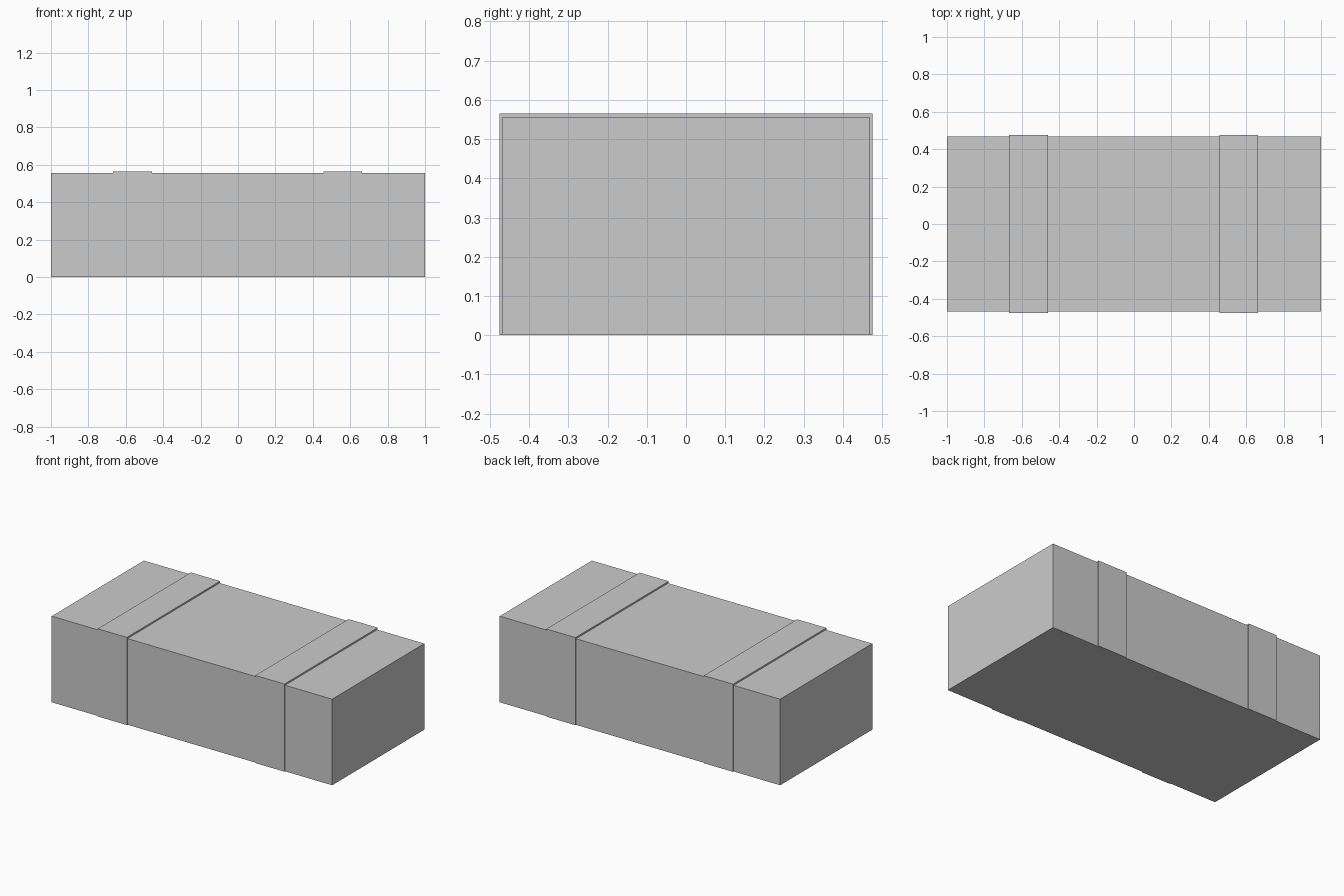
import bpy, bmesh

if "Cube" in bpy.data.objects:
    bpy.data.objects.remove(bpy.data.objects["Cube"])


def extrude_profile(name, profile, x0, x1):
    """Extrude a closed (y, z) profile along x into a solid."""
    bm = bmesh.new()
    face = bm.faces.new([bm.verts.new((x0, y, z)) for y, z in profile])
    ext = bmesh.ops.extrude_face_region(bm, geom=[face])
    verts = [v for v in ext["geom"] if isinstance(v, bmesh.types.BMVert)]
    bmesh.ops.translate(bm, verts=verts, vec=(x1 - x0, 0, 0))
    bmesh.ops.recalc_face_normals(bm, faces=bm.faces)
    mesh = bpy.data.meshes.new(name)
    bm.to_mesh(mesh)
    bm.free()
    obj = bpy.data.objects.new(name, mesh)
    bpy.context.collection.objects.link(obj)
    return obj


def rect(half_y, z0, z1):
    return [(-half_y, z0), (half_y, z0), (half_y, z1), (-half_y, z1)]


# Main block with a thin sheet on top
extrude_profile("bundle_block", rect(0.469, 0.0, 0.545), -1.0, 1.0)
extrude_profile("top_sheet", rect(0.469, 0.545, 0.555), -1.0, 1.0)

# Two thin wrapping bands, folded over the top and down both long sides
outer, inner, top, under = 0.475, 0.469, 0.565, 0.555
band = [(-outer, 0), (-outer, top), (outer, top), (outer, 0),
        (inner, 0), (inner, under), (-inner, under), (-inner, 0)]
for side, x0, x1 in (("left", -0.668, -0.460), ("right", 0.456, 0.664)):
    extrude_profile(f"{side}_band", band, x0, x1)
